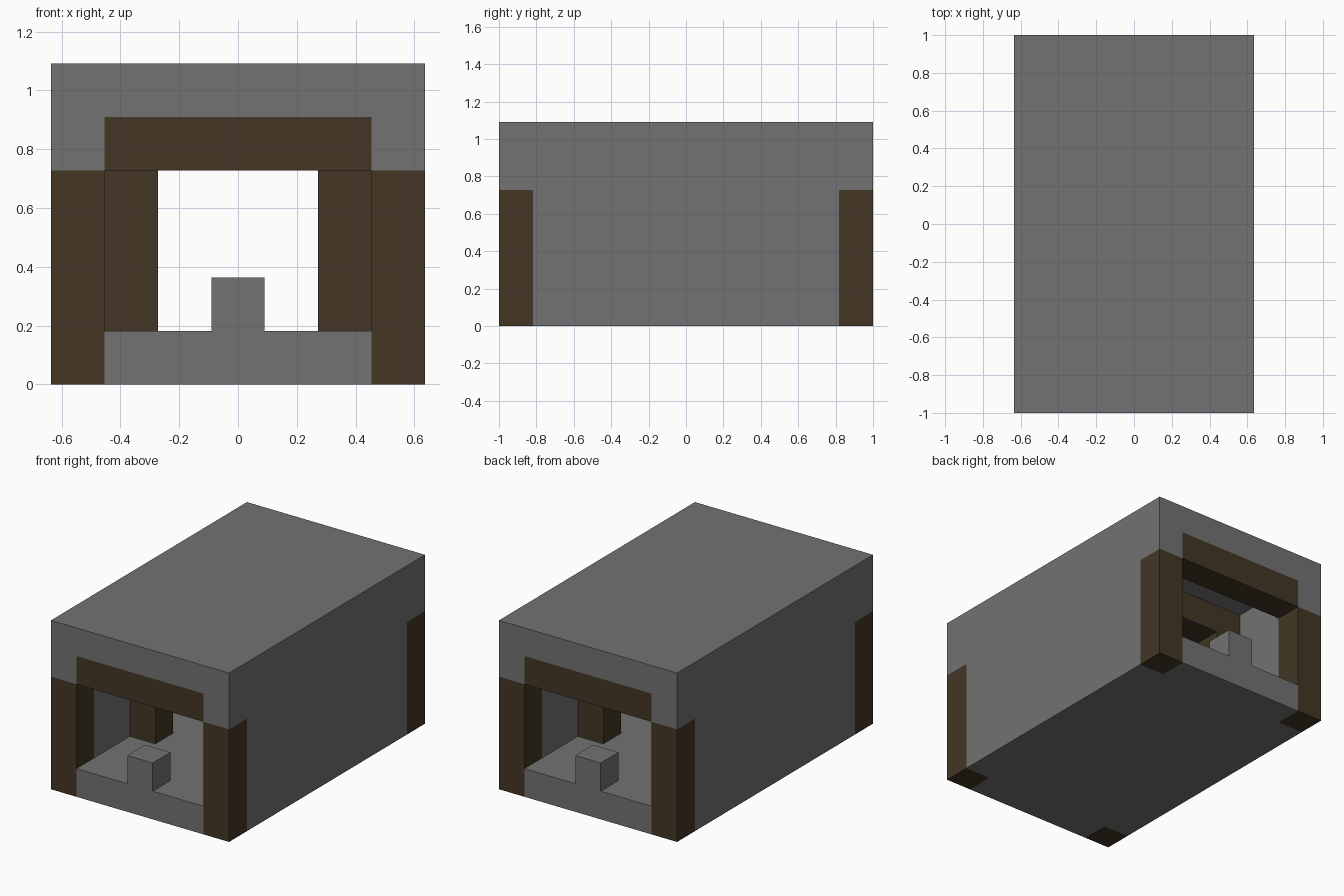
import bpy
import bmesh

U = 2 / 11  # one building block

cube = bpy.data.objects.get("Cube")
if cube:
    bpy.data.objects.remove(cube, do_unlink=True)


def make_material(name, rgb):
    mat = bpy.data.materials.new(name)
    mat.use_nodes = True
    color = (*rgb, 1.0)
    mat.diffuse_color = color
    mat.node_tree.nodes["Principled BSDF"].inputs["Base Color"].default_value = color
    return mat


stone = make_material("grey stone", (0.17, 0.17, 0.17))
wood = make_material("dark brown wood", (0.057, 0.037, 0.018))


def extrude(name, mat, outline, axis, start, end):
    """Extrude a 2D outline, in block units, along x (outline y, z) or y (outline x, z)."""
    bm = bmesh.new()
    points = [(start, a, b) if axis == "x" else (a, start, b) for a, b in outline]
    face = bm.faces.new([bm.verts.new([c * U for c in p]) for p in points])
    grown = bmesh.ops.extrude_face_region(bm, geom=[face])["geom"]
    step = (end - start) * U
    offset = (step, 0, 0) if axis == "x" else (0, step, 0)
    bmesh.ops.translate(bm, verts=[v for v in grown if isinstance(v, bmesh.types.BMVert)],
                        vec=offset)
    bmesh.ops.recalc_face_normals(bm, faces=bm.faces)
    mesh = bpy.data.meshes.new(name)
    bm.to_mesh(mesh)
    bm.free()
    mesh.materials.append(mat)
    obj = bpy.data.objects.new(name, mesh)
    bpy.context.collection.objects.link(obj)
    return obj


def box(name, mat, x, y, z):
    return extrude(name, mat, [(x[0], z[0]), (x[1], z[0]), (x[1], z[1]), (x[0], z[1])],
                   "y", y[0], y[1])


# Roof slab and floor slab
box("roof", stone, (-3.5, 3.5), (-5.5, 5.5), (5, 6))
box("floor", stone, (-2.5, 2.5), (-5.5, 5.5), (0, 1))

# Side walls, notched at the lower ends for the corner pillars
wall_outline = [(-4.5, 0), (4.5, 0), (4.5, 4), (5.5, 4),
                (5.5, 5), (-5.5, 5), (-5.5, 4), (-4.5, 4)]
for side, sx in (("right", -1), ("left", 1)):
    extrude(side + "_wall", stone, wall_outline, "x", 2.5 * sx, 3.5 * sx)

# Matching timber and kerb at both ends
for end, sy in (("front", -1), ("back", 1)):
    outer = (5.5 * sy, 4.5 * sy)
    inner = (2.5 * sy, 1.5 * sy)
    box(end + "_lintel", wood, (-2.5, 2.5), outer, (4, 5))
    box(end + "_centre_block", stone, (-0.5, 0.5), outer, (1, 2))
    box(end + "_inner_beam", wood, (-2.5, 2.5), inner, (4, 5))
    for side, sx in (("right", -1), ("left", 1)):
        box(f"{end}_{side}_pillar", wood, (2.5 * sx, 3.5 * sx), outer, (0, 4))
        box(f"{end}_{side}_inner_post", wood, (1.5 * sx, 2.5 * sx), inner, (1, 4))
